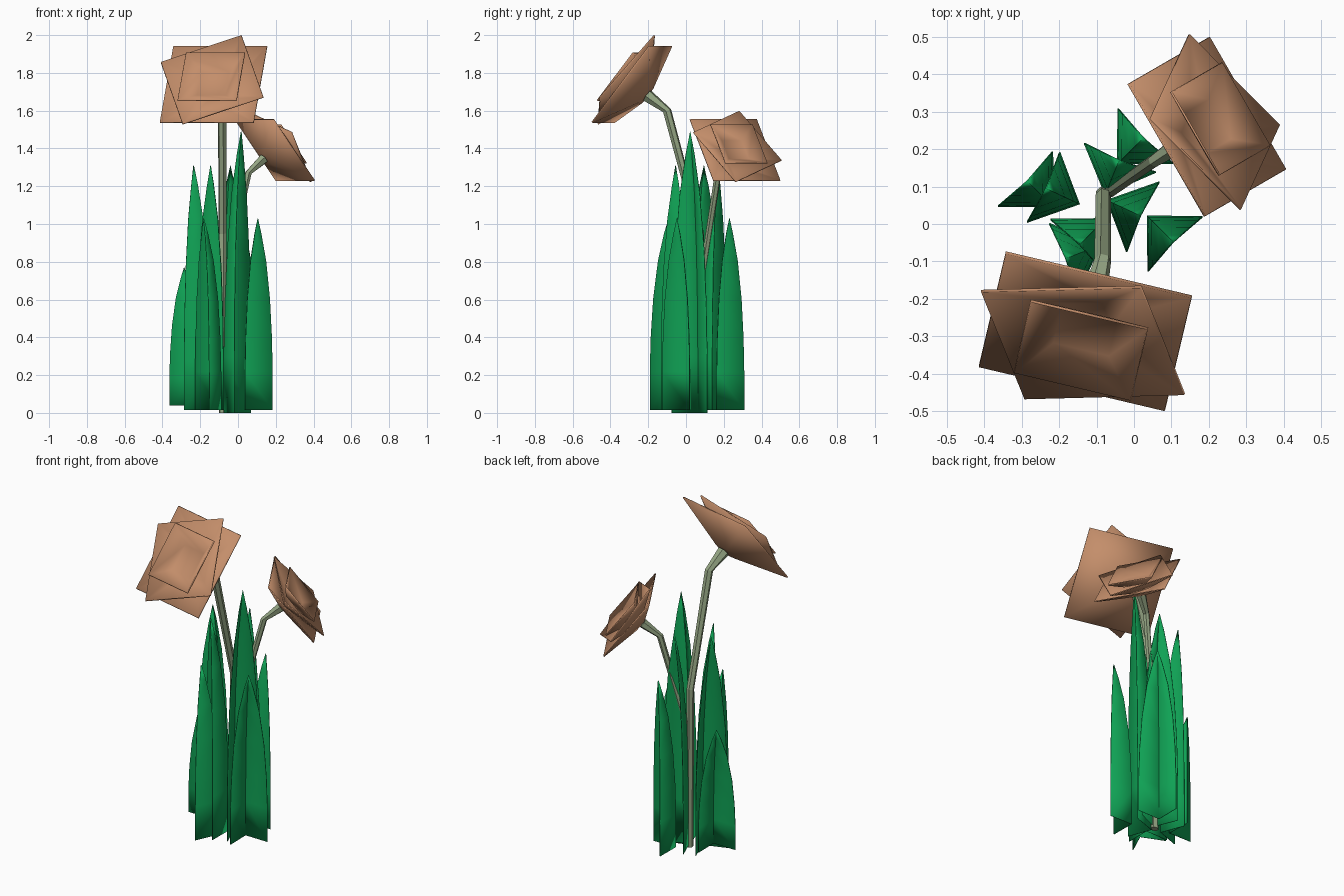
import bpy, bmesh
from math import radians, sin, cos, pi
from mathutils import Vector

if "Cube" in bpy.data.objects:
    bpy.data.objects.remove(bpy.data.objects["Cube"])


def material(name, color):
    m = bpy.data.materials.new(name)
    m.diffuse_color = (*color, 1)
    m.use_nodes = True
    m.node_tree.nodes["Principled BSDF"].inputs["Base Color"].default_value = m.diffuse_color
    return m


GREEN = material("leaf_green", (0.005, 0.36, 0.09))
BROWN = material("petal_brown", (0.55, 0.27, 0.145))
STEM = material("stem_green", (0.30, 0.38, 0.23))


def make(name, verts, faces, mat, thickness=0, angle=None):
    me = bpy.data.meshes.new(name)
    bm = bmesh.new()
    vs = [bm.verts.new(v) for v in verts]
    for f in faces:
        bm.faces.new([vs[i] for i in f])
    bmesh.ops.recalc_face_normals(bm, faces=bm.faces)
    bm.to_mesh(me)
    bm.free()
    ob = bpy.data.objects.new(name, me)
    bpy.context.collection.objects.link(ob)
    me.materials.append(mat)
    if thickness:
        mod = ob.modifiers.new("thickness", "SOLIDIFY")
        mod.thickness = thickness
        mod.offset = 0
    if angle:
        bpy.ops.object.select_all(action='DESELECT')
        ob.select_set(True)
        bpy.context.view_layer.objects.active = ob
        bpy.ops.object.shade_smooth_by_angle(angle=radians(angle))
    return ob


# Blade folded into a V, its fold leaning out to a pointed tip
PROFILE = [(0, 1), (0.2, 1), (0.38, 0.95), (0.58, 0.82), (0.78, 0.56), (0.92, 0.24)]


def leaf(name, x, y, z0, z1, facing):
    d = Vector((cos(radians(facing)), sin(radians(facing)), 0))
    s = Vector((-d.y, d.x, 0))
    verts, faces = [], []
    for t, f in PROFILE:
        c = Vector((x, y, z0 + (z1 - z0) * t))
        verts += [c + s * 0.103 * f + d * 0.008 * f,
                  c - d * 0.098 * f,
                  c - s * 0.103 * f + d * 0.008 * f]
    verts.append(Vector((x, y, z1)))
    n = len(PROFILE)
    for i in range(n - 1):
        a = 3 * i
        faces += [(a, a + 1, a + 4, a + 3), (a + 1, a + 2, a + 5, a + 4)]
    a = 3 * (n - 1)
    faces += [(a, a + 1, 3 * n), (a + 1, a + 2, 3 * n)]
    make(name, verts, faces, GREEN, 0.004, 20)


LEAVES = [(0.105, -0.048, 0.015, 1.03, -45), (0.025, 0.23, 0.015, 1.03, 45),
          (-0.285, 0.115, 0.04, 0.77, 135), (-0.182, -0.092, 0.015, 1.03, 201),
          (0.017, 0.022, 0.0, 1.49, -25), (-0.04, 0.17, 0.015, 1.31, 68),
          (-0.235, 0.095, 0.015, 1.31, 155), (-0.145, -0.055, 0.015, 1.31, 225)]
for i, l in enumerate(LEAVES):
    leaf(f"leaf_{i + 1}", *l)


# Bent stem with six sides
def stem(name, pts, radii):
    pts = [Vector(p) for p in pts]
    verts, faces, k = [], [], 6
    for i, p in enumerate(pts):
        t = (pts[min(i + 1, len(pts) - 1)] - pts[max(i - 1, 0)]).normalized()
        a = t.cross(Vector((0.3, 1, 0))).normalized() if i == 0 else (a - t * a.dot(t)).normalized()
        b = t.cross(a)
        verts += [p + (a * cos(2 * pi * j / k) + b * sin(2 * pi * j / k)) * radii[i] for j in range(k)]
    for i in range(len(pts) - 1):
        for j in range(k):
            m = (j + 1) % k
            faces.append((i * k + j, i * k + m, i * k + k + m, i * k + k + j))
    faces += [tuple(range(k)), tuple(range((len(pts) - 1) * k, len(pts) * k))]
    make(name, verts, faces, STEM)


stem("tall_stem", [(-0.082, 0.082, 0), (-0.082, 0.075, 0.95), (-0.084, -0.1, 1.6),
                   (-0.108, -0.205, 1.68)], [0.02, 0.021, 0.023, 0.035])
stem("short_stem", [(-0.07, 0.085, 0), (-0.06, 0.09, 0.75), (0.055, 0.17, 1.27),
                    (0.135, 0.222, 1.345)], [0.016, 0.017, 0.018, 0.028])


# Flower head: three nested four-sided cups, tilted and turned to face outward
def flower(name, centre, turn, scale):
    u = Vector((cos(radians(turn)), sin(radians(turn)), 0))
    n = Vector((u.y * 0.79, -u.x * 0.79, 0.61)).normalized()
    v = n.cross(u)
    # part, rim half-width, rim height, floor half-width, floor height, spin
    for part, r, h, fr, fh, spin in [("outer_petals", 0.255, 0.0, 0.045, -0.095, 0),
                                     ("middle_petals", 0.225, 0.039, 0.05, -0.06, 23.4),
                                     ("inner_petals", 0.16, 0.066, 0.077, 0.0, 0)]:
        verts = []
        for w, z in ((fr, fh), (r, h)):
            for j in range(4):
                a = radians(45 + 90 * j + spin)
                verts.append(Vector(centre) + scale * (w * 2 ** 0.5 * (u * cos(a) + v * sin(a)) + n * z))
        faces = [(0, 1, 2, 3)] + [(j, (j + 1) % 4, 4 + (j + 1) % 4, 4 + j) for j in range(4)]
        make(f"{name}_{part}", verts, faces, BROWN, 0.008 * scale, 40)


flower("tall_flower", (-0.13, -0.287, 1.74), -13.3, 1.0)
flower("short_flower", (0.195, 0.26, 1.392), 120, 0.8)
